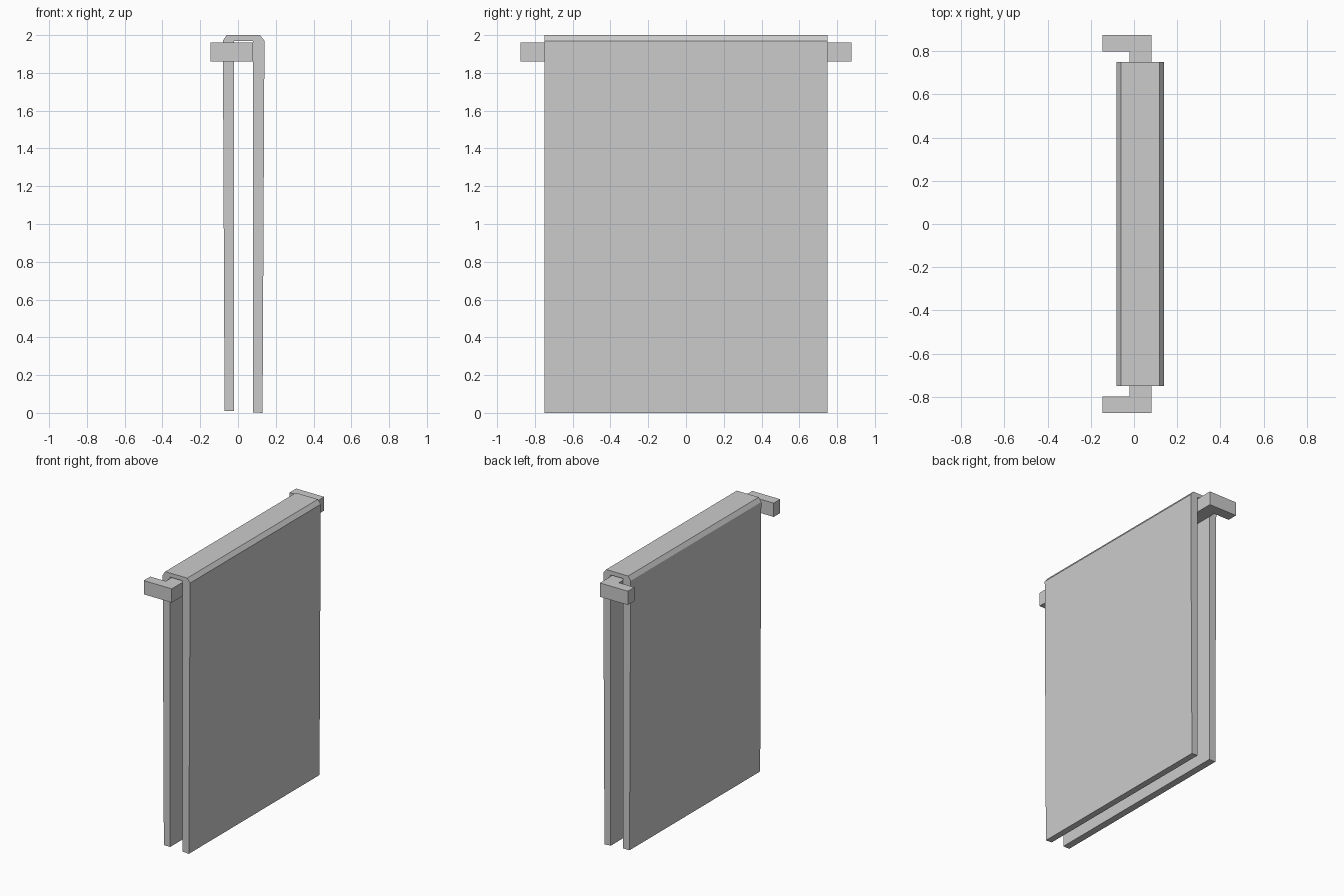
import bpy, bmesh
from mathutils import Vector

if "Cube" in bpy.data.objects:
    bpy.data.objects.remove(bpy.data.objects["Cube"])


def prism(name, outline, offset):
    """Extrude a closed outline of 3D points along an offset."""
    bm = bmesh.new()
    face = bm.faces.new([bm.verts.new(p) for p in outline])
    ext = bmesh.ops.extrude_face_region(bm, geom=[face], use_keep_orig=True)
    verts = [v for v in ext["geom"] if isinstance(v, bmesh.types.BMVert)]
    bmesh.ops.translate(bm, verts=verts, vec=Vector(offset))
    bmesh.ops.recalc_face_normals(bm, faces=bm.faces)
    mesh = bpy.data.meshes.new(name)
    bm.to_mesh(mesh)
    bm.free()
    obj = bpy.data.objects.new(name, mesh)
    bpy.context.collection.objects.link(obj)
    return obj


# Towel folded over the rail: cross-section in x-z, drawn along y
towel = [(-0.071, 0.01), (-0.08, 1.97), (-0.06, 2.0), (0.117, 2.0),
         (0.14, 1.97), (0.13, 0.0), (0.08, 0.003), (0.08, 1.97),
         (-0.02, 1.97), (-0.02, 0.01)]
prism("towel", [(x, -0.75, z) for x, z in towel], (0, 1.5, 0))

# Rail with a wall bracket at each end: plan in x-y, mirrored front to back
half = [(0.08, 0.875), (-0.145, 0.875), (-0.145, 0.80), (-0.02, 0.80)]
plan = half + [(x, -y) for x, y in reversed(half)]
prism("towel_rail", [(x, y, 1.86) for x, y in plan], (0, 0, 0.1))
